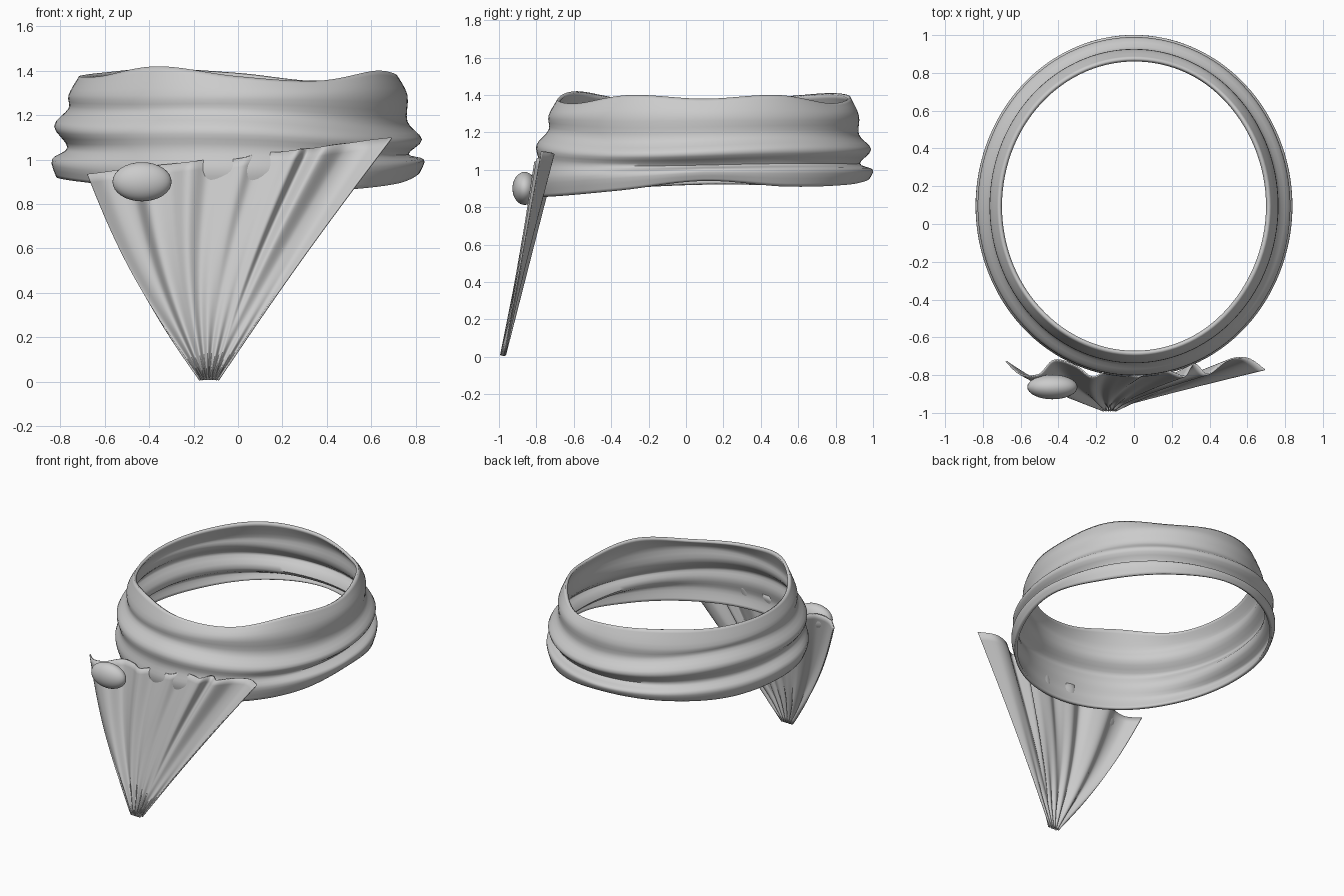
import bpy
import math
from mathutils import Vector

if "Cube" in bpy.data.objects:
    bpy.data.objects.remove(bpy.data.objects["Cube"])

cloth_mat = bpy.data.materials.new("light grey cloth")
cloth_mat.use_nodes = True
GREY = (0.6, 0.6, 0.6, 1)
cloth_mat.diffuse_color = GREY
cloth_mat.node_tree.nodes["Principled BSDF"].inputs["Base Color"].default_value = GREY


def spline(points, t, closed=False):
    """Catmull-Rom value at t, where t counts control points."""
    n = len(points)
    i = math.floor(t) if closed else min(int(t), n - 2)
    f = t - i

    def pick(k):
        return points[k % n] if closed else points[max(0, min(n - 1, k))]
    a, b, c, d = (pick(i + k) for k in (-1, 0, 1, 2))
    m, q = (c - a) / 2, (d - b) / 2
    return (b * (2*f**3 - 3*f**2 + 1) + m * (f**3 - 2*f**2 + f)
            + c * (3*f**2 - 2*f**3) + q * (f**3 - f**2))


def smooth(obj, degrees):
    bpy.ops.object.select_all(action="DESELECT")
    obj.select_set(True)
    bpy.context.view_layer.objects.active = obj
    bpy.ops.object.shade_smooth_by_angle(angle=math.radians(degrees))


def grid_object(name, rows, wrap, thickness, degrees):
    """Sheet through rows of points, thickened behind its front side."""
    n = len(rows[0])
    faces = []
    for r in range(len(rows) - 1):
        for c in range(n if wrap else n - 1):
            e = (c + 1) % n
            faces.append((r*n + c, r*n + e, (r+1)*n + e, (r+1)*n + c))
    mesh = bpy.data.meshes.new(name)
    mesh.from_pydata([p for row in rows for p in row], [], faces)
    mesh.materials.append(cloth_mat)
    obj = bpy.data.objects.new(name, mesh)
    bpy.context.collection.objects.link(obj)
    smooth(obj, degrees)
    mod = obj.modifiers.new("thickness", "SOLIDIFY")
    mod.thickness = thickness
    mod.offset = -1
    return obj


# Neck band: wavy rims (heights every 30 degrees from +x) and two folds
TOP = [1.38, 1.40, 1.355, 1.39, 1.41, 1.39, 1.375, 1.375, 1.42, 1.375, 1.355, 1.40]
BOTTOM = [.94, .91, .92, .95, .94, .92, .92, .90, .87, .855, .86, .89]
SEGMENTS, STEPS = 120, 4
columns = []
for s in range(SEGMENTS):
    a = math.tau * s / SEGMENTS
    k = s * 12 / SEGMENTS
    top, bottom = spline(TOP, k, True), spline(BOTTOM, k, True)
    front = max(0, -math.sin(a))
    fold = 1 - 0.7 * front**2 - 0.25 * math.sin(2 * a)**2
    shift = -0.03 * math.cos(a) + 0.012 * math.sin(3 * a)
    profile = [Vector((inset, z)) for inset, z in (
        (.02, bottom), (0, 1.0 - .05 * front), (.07 * fold, 1.04 + shift / 2),
        (.01, 1.12 + shift), (.075, 1.2 + shift), (.075, 1.29), (.122, top))]
    column = []
    for j in range((len(profile) - 1) * STEPS + 1):
        inset, z = spline(profile, j / STEPS)
        column.append(((.838 - inset) * math.cos(a),
                       .095 + (.905 - inset) * math.sin(a), z))
    columns.append(column)
grid_object("neck_band", list(zip(*columns)), True, .02, 60)

# Pleated cloth: rays from a gathered tip to a zigzag upper edge
EDGE = [Vector(p) for p in (
    (-.68, -.73, .935), (-.6, -.8, .945), (-.5, -.8, .96), (-.42, -.725, .97),
    (-.31, -.755, .98), (-.22, -.815, .99), (-.13, -.775, 1.0), (-.05, -.79, 1.0),
    (.03, -.81, 1.01), (.1, -.775, 1.03), (.19, -.785, 1.035), (.27, -.81, 1.045),
    (.32, -.745, 1.05), (.39, -.8, 1.06), (.5, -.725, 1.075), (.6, -.715, 1.09),
    (.69, -.775, 1.1))]
RAYS, LEVELS = 128, 24
cloth = []
for r in range(LEVELS + 1):
    t = r / LEVELS
    row = []
    for c in range(RAYS + 1):
        u = c / RAYS
        edge = spline(EDGE, u * (len(EDGE) - 1))
        tip = Vector((-.168 + .076 * u, -.982 + .012 * math.sin(u * 40), .01))
        p = tip.lerp(edge, t)
        p.x -= .045 * math.sin(math.pi * t) * (1 - .7 * u)
        row.append(p)
    cloth.append(row)
grid_object("pleated_cloth", cloth, False, .008, 50)

# Oval button on the cloth
bpy.ops.mesh.primitive_uv_sphere_add(segments=32, ring_count=16, radius=1,
                                     location=(-.432, -.863, .9))
button = bpy.context.object
button.name = "oval_button"
button.scale = (.133, .065, .088)
button.data.materials.append(cloth_mat)
smooth(button, 60)
